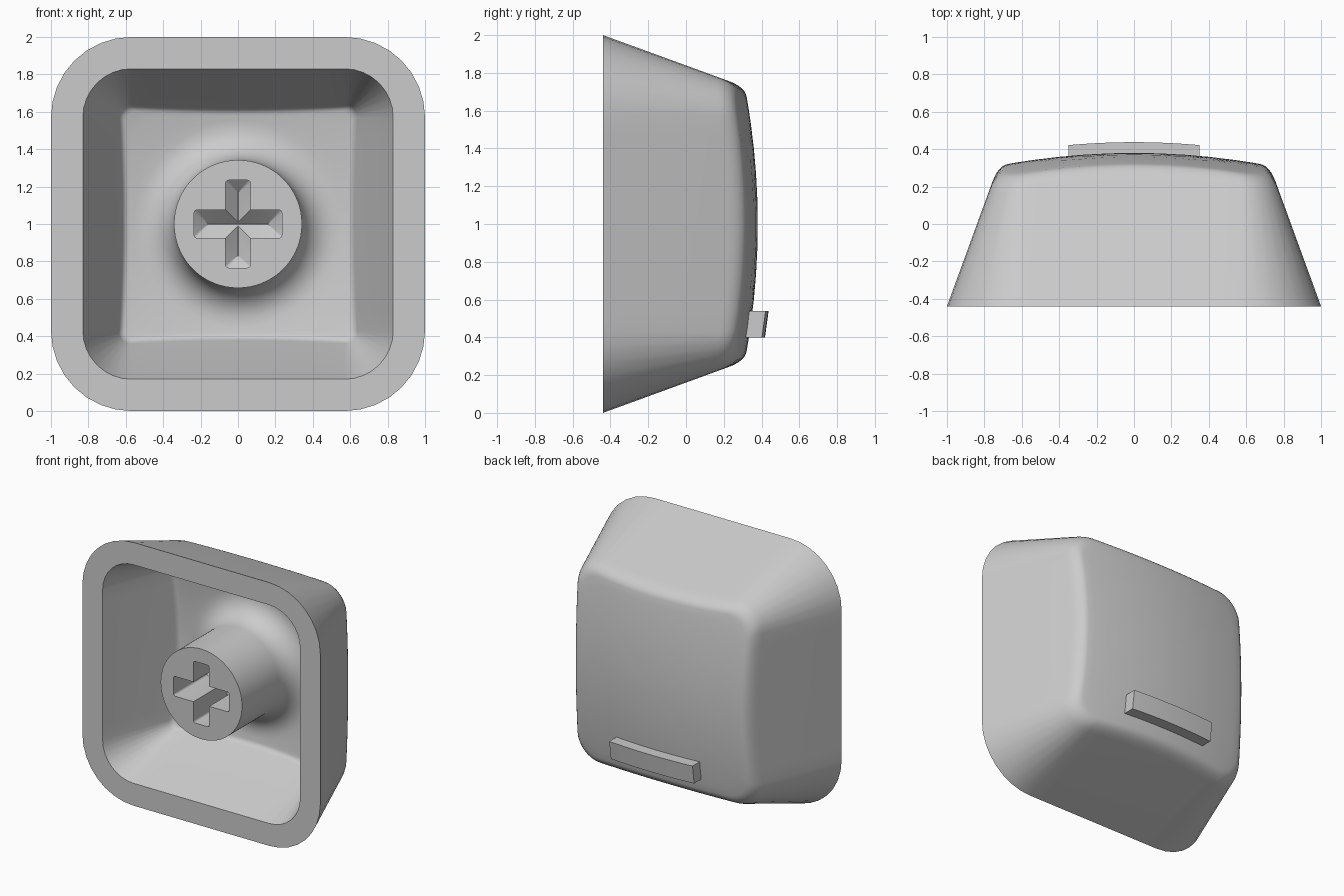
import bpy, bmesh, math
from mathutils import Vector

cube = bpy.data.objects.get("Cube")
if cube:
    bpy.data.objects.remove(cube, do_unlink=True)

grey = bpy.data.materials.new("grey plastic")
grey.use_nodes = True
grey.diffuse_color = (0.6, 0.6, 0.6, 1)
grey.node_tree.nodes["Principled BSDF"].inputs["Base Color"].default_value = (0.6, 0.6, 0.6, 1)

FRONT = -0.44     # y of the open rim
CORE = 0.57       # half length of the straight part of every side
DRAFT = 0.365     # inward lean of the walls
BULGE = 0.13      # curvature of the domed face
STEM_R = 0.342


def outline(hx, hz, r, arc=8, side=12):
    """Rounded rectangle as (x, z) points, same count for any size."""
    pts = []
    corners = [(1, 1), (-1, 1), (-1, -1), (1, -1)]
    for i, (sx, sz) in enumerate(corners):
        c = Vector((sx * (hx - r), sz * (hz - r)))
        for k in range(arc + 1):
            a = math.pi / 2 * (i + k / arc)
            pts.append(c + r * Vector((math.cos(a), math.sin(a))))
        nx, nz = corners[(i + 1) % 4]
        a = math.pi / 2 * (i + 1)
        end = Vector((nx * (hx - r), nz * (hz - r))) + r * Vector((math.cos(a), math.sin(a)))
        start = pts[-1]
        pts += [start.lerp(end, k / side) for k in range(1, side)]
    return pts


def place(p, y):
    return Vector((p.x, y, 1 + p.y))


def dome(p, top):
    return top - BULGE * p.length_squared


def wall_ring(half, top, below):
    """Ring on the sloping wall, a set distance below the domed surface."""
    y = [top] * len(outline(half, half, half - CORE))
    for _ in range(6):
        pts = []
        for i, yi in enumerate(y):
            h = half - DRAFT * (yi - FRONT)
            pts.append(outline(h, h, max(h - CORE, 0.02))[i])
        y = [dome(p, top) - below for p in pts]
    return [place(p, v) for p, v in zip(pts, y)]


def flat(ring):
    return [Vector((v.x, v.z - 1)) for v in ring]


def fillet(half, top, below, shrink, steps):
    """Rounded transition from wall to domed surface."""
    a, b = wall_ring(half, top, below), wall_ring(half, top, 0)
    c = [place(p * shrink, dome(p * shrink, top)) for p in flat(b)]
    rings = []
    for s in range(steps + 1):
        t = s / steps
        rings.append([u * (1 - t) ** 2 + v * 2 * t * (1 - t) + w * t * t
                      for u, v, w in zip(a, b, c)])
    return rings


def loft(name, rings):
    """Skin a stack of rings and close both ends."""
    bm = bmesh.new()
    rows = [[bm.verts.new(v) for v in ring] for ring in rings]
    n = len(rows[0])
    for lo, hi in zip(rows, rows[1:]):
        for i in range(n):
            j = (i + 1) % n
            bm.faces.new((lo[i], lo[j], hi[j], hi[i]))
    bm.faces.new(rows[0])
    bm.faces.new(rows[-1])
    return finish(name, bm)


def finish(name, bm):
    bmesh.ops.recalc_face_normals(bm, faces=bm.faces)
    mesh = bpy.data.meshes.new(name)
    bm.to_mesh(mesh)
    bm.free()
    mesh.materials.append(grey)
    obj = bpy.data.objects.new(name, mesh)
    bpy.context.collection.objects.link(obj)
    return obj


def activate(obj):
    bpy.ops.object.select_all(action='DESELECT')
    obj.select_set(True)
    bpy.context.view_layer.objects.active = obj


# Outer shell: domed back, rounded edge, wall, rim
OUT_TOP, IN_TOP = 0.38, 0.21
outer_edge = fillet(1, OUT_TOP, 0.08, 0.93, 6)
dome_edge = flat(outer_edge[-1])
rings = [[place(p * s, dome(p * s, OUT_TOP)) for p in dome_edge]
         for s in (0.05, 0.2, 0.4, 0.6, 0.8, 0.92)]
rings += reversed(outer_edge)
rim = outline(1, 1, 1 - CORE)
rings.append([place(p, FRONT) for p in rim])

# Hollow inside: opening, wall, floor
rings.append([place(p, FRONT) for p in outline(0.83, 0.83, 0.83 - CORE)])
inner_edge = fillet(0.83, IN_TOP, 0.03, 0.96, 4)
rings += inner_edge

# Floor flows through a round fillet into the central stem
FIL = 0.2
floor_edge = flat(inner_edge[-1])
circle = [p.normalized() for p in rim]
for t in (0.25, 0.5, 0.75):
    pts = [p.lerp(c * (STEM_R + FIL), t) for p, c in zip(floor_edge, circle)]
    rings.append([place(p, dome(p, IN_TOP)) for p in pts])
for k in range(9):
    a = math.pi / 2 * (1 - k / 8)
    r = STEM_R + FIL * (1 - math.cos(a))
    y = IN_TOP - BULGE * r * r - FIL * (1 - math.sin(a))
    rings.append([place(c * r, y) for c in circle])
rings.append([place(c * STEM_R, FRONT) for c in circle])
cap = loft("keycap_body", rings)

# Cross-shaped socket with ridged bottoms
for name, hx, hz in (("upright_slot", 0.066, 0.234), ("level_slot", 0.234, 0.075)):
    depth = min(hx, hz) - 0.002
    levels = [(FRONT - 0.1, 0, 0.015), (FRONT + 0.4, 0, 0.015), (FRONT + 0.4 + depth, depth, 0.001)]
    cutter = loft(name, [[place(p, y) for p in outline(hx - d, hz - d, r, 3, 1)]
                         for y, d, r in levels])
    cutter.hide_render = True
    activate(cap)
    mod = cap.modifiers.new("socket", 'BOOLEAN')
    mod.operation = 'DIFFERENCE'
    mod.solver = 'EXACT'
    mod.object = cutter
    bpy.ops.object.modifier_apply(modifier=mod.name)
    bpy.data.objects.remove(cutter, do_unlink=True)

activate(cap)
bpy.ops.object.shade_smooth_by_angle(angle=math.radians(32))

# Raised finger bar following the dome
BAR_STEPS = 16
bar_rings = []
for i in range(BAR_STEPS + 1):
    x = -0.35 + 0.7 * i / BAR_STEPS
    low, high = Vector((x, -0.6)), Vector((x, -0.46))
    bar_rings.append([place(p, dome(p, OUT_TOP) + lift)
                      for p, lift in ((low, -0.03), (high, -0.03), (high, 0.085), (low, 0.085))])
bar = loft("finger_bar", bar_rings)
activate(bar)
bpy.ops.object.shade_smooth_by_angle(angle=math.radians(30))
